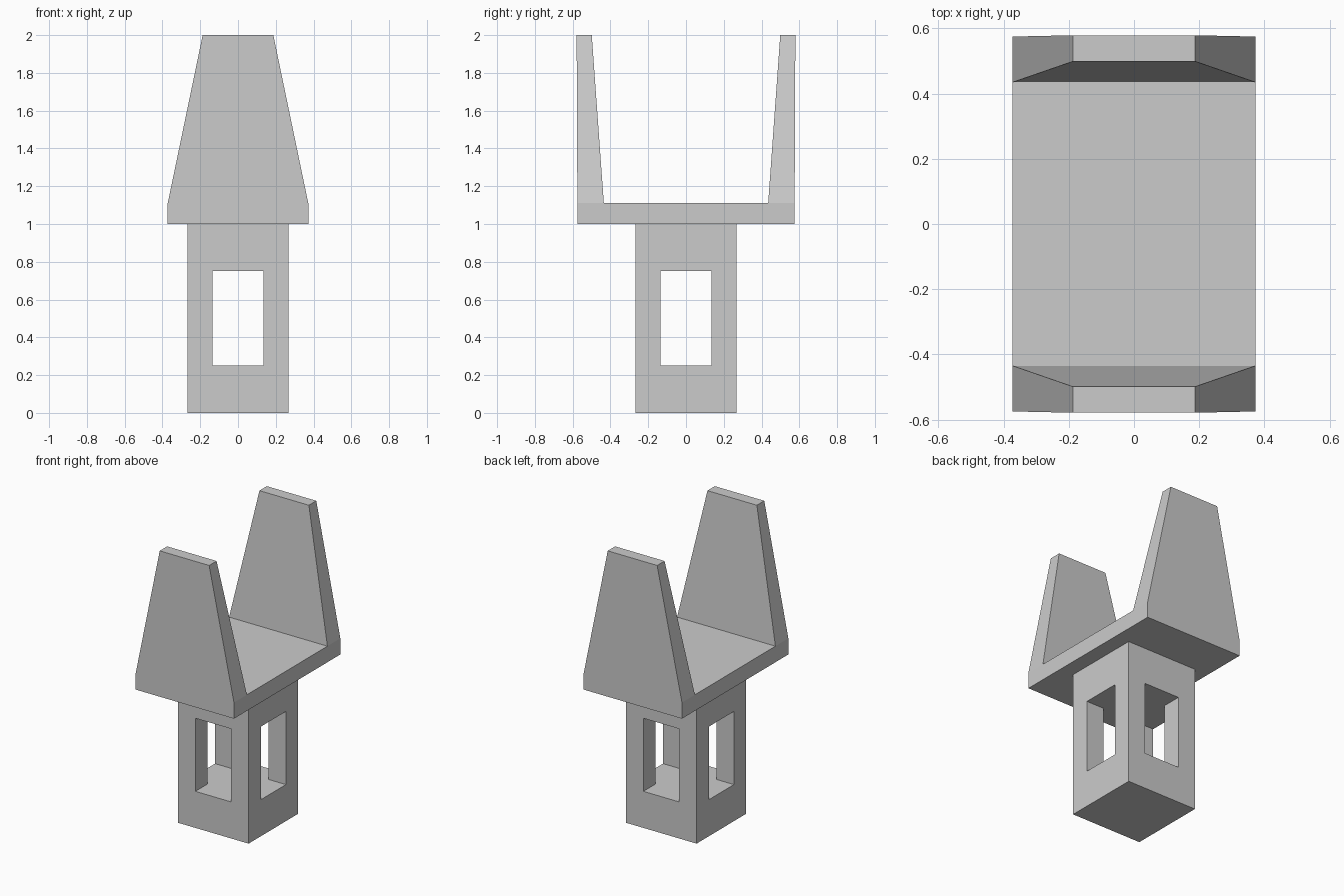
import bpy, bmesh

if "Cube" in bpy.data.objects:
    bpy.data.objects.remove(bpy.data.objects["Cube"])

def new_object(name, bm):
    bmesh.ops.recalc_face_normals(bm, faces=bm.faces)
    mesh = bpy.data.meshes.new(name)
    bm.to_mesh(mesh)
    bm.free()
    obj = bpy.data.objects.new(name, mesh)
    bpy.context.collection.objects.link(obj)
    return obj

def box(name, sx, sy, z0, z1):
    bm = bmesh.new()
    bmesh.ops.create_cube(bm, size=1)
    for v in bm.verts:
        v.co = (v.co.x * sx, v.co.y * sy, z0 + (v.co.z + 0.5) * (z1 - z0))
    return new_object(name, bm)

# Square post with a window cut through in both directions
post = box("post", 0.536, 0.536, 0, 1)
bpy.context.view_layer.objects.active = post
for size in ((0.27, 1), (1, 0.27)):
    cutter = box("window_cutter", *size, 0.25, 0.75)
    cutter.hide_render = True
    mod = post.modifiers.new("window", 'BOOLEAN')
    mod.operation = 'DIFFERENCE'
    mod.solver = 'EXACT'
    mod.object = cutter
    bpy.ops.object.modifier_apply(modifier=mod.name)
    bpy.data.objects.remove(cutter, do_unlink=True)

# Cradle: U-shaped side profile (y, z), with both prongs narrowing in x to the top
half = [(0.575, 1), (0.575, 1.11), (0.579, 2), (0.499, 2), (0.435, 1.11)]
profile = half + [(-y, z) for y, z in reversed(half)]
bm = bmesh.new()
sides = []
for s in (-1, 1):
    sides.append([bm.verts.new((s * (0.187 if z == 2 else 0.372), y, z))
                  for y, z in profile])
n = len(profile)
for i in range(n):
    j = (i + 1) % n
    bm.faces.new((sides[0][i], sides[0][j], sides[1][j], sides[1][i]))
for ring in sides:
    for cell in ((0, 1, 4, 5, 8, 9), (1, 2, 3, 4), (5, 6, 7, 8)):
        bm.faces.new([ring[k] for k in cell])
new_object("cradle", bm)
